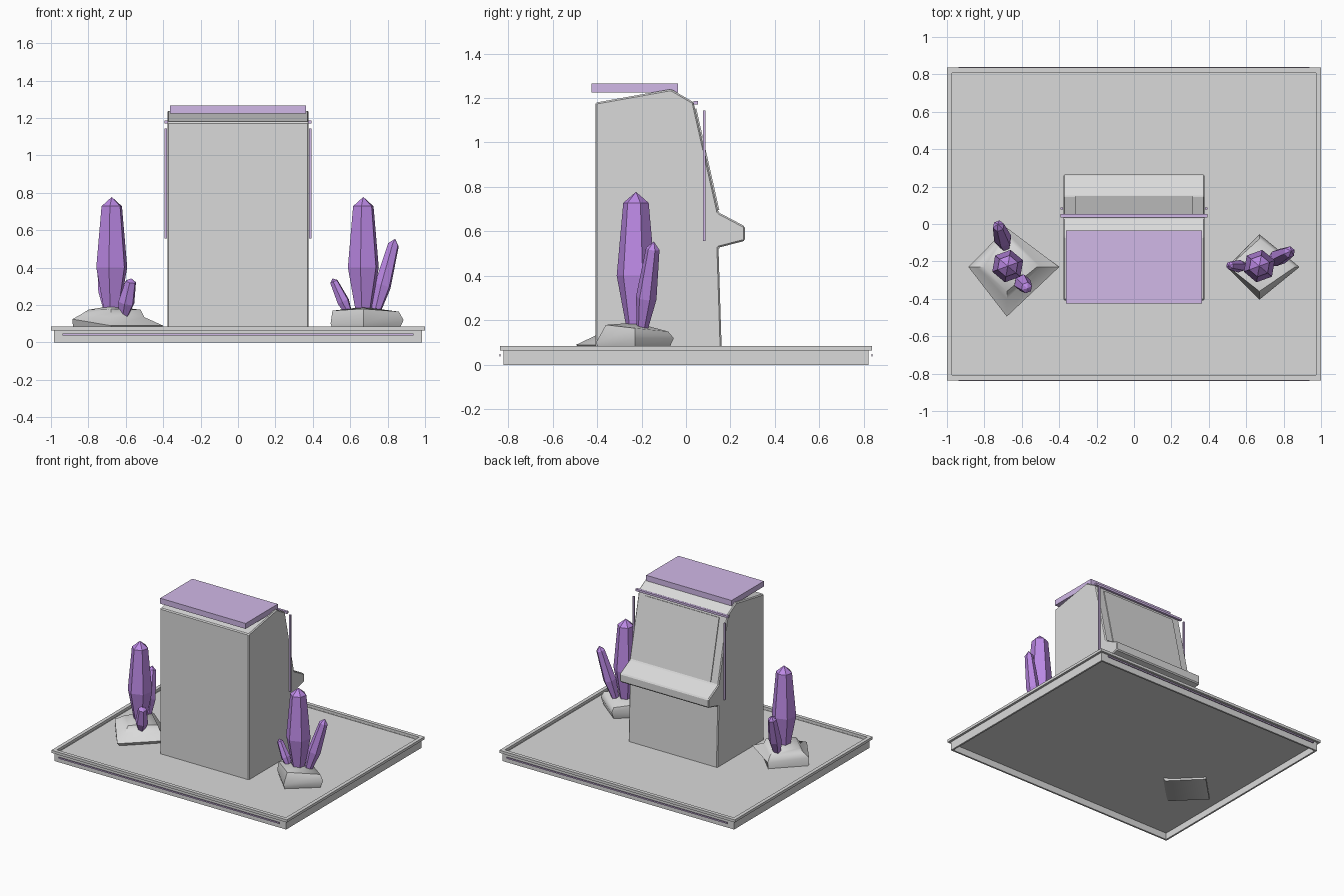
import bpy, bmesh, math
from mathutils import Vector

if "Cube" in bpy.data.objects:
    bpy.data.objects.remove(bpy.data.objects["Cube"])


def material(name, rgb):
    m = bpy.data.materials.new(name)
    m.diffuse_color = (*rgb, 1)
    m.use_nodes = True
    m.node_tree.nodes["Principled BSDF"].inputs["Base Color"].default_value = m.diffuse_color
    return m


GREY = material("plain_grey", (0.70, 0.70, 0.70))
PURPLE = material("crystal_purple", (0.50, 0.25, 0.78))
PALE = material("pale_purple_glow", (0.70, 0.53, 0.88))


def finish(name, bm, mat, bevel=0):
    bmesh.ops.recalc_face_normals(bm, faces=bm.faces)
    me = bpy.data.meshes.new(name)
    bm.to_mesh(me)
    bm.free()
    ob = bpy.data.objects.new(name, me)
    bpy.context.collection.objects.link(ob)
    me.materials.append(mat)
    if bevel:
        mod = ob.modifiers.new("soft_edges", 'BEVEL')
        mod.width, mod.segments = bevel, 1
        mod.limit_method, mod.angle_limit = 'ANGLE', math.radians(25)
    return ob


def box(name, x0, x1, y0, y1, z0, z1, mat, bevel=0):
    bm = bmesh.new()
    bmesh.ops.create_cube(bm, size=1)
    for v in bm.verts:
        v.co = ((x0 + x1) / 2 + v.co.x * (x1 - x0),
                (y0 + y1) / 2 + v.co.y * (y1 - y0),
                (z0 + z1) / 2 + v.co.z * (z1 - z0))
    return finish(name, bm, mat, bevel)


def loft(rings, tip=None):
    """Closed solid through rings of points, optionally ending in a point."""
    bm = bmesh.new()
    vr = [[bm.verts.new(p) for p in r] for r in rings]
    n = len(vr[0])
    for a, b in zip(vr, vr[1:]):
        for i in range(n):
            j = (i + 1) % n
            bm.faces.new((a[i], a[j], b[j], b[i]))
    bm.faces.new(vr[0][::-1])
    if tip is None:
        bm.faces.new(vr[-1])
    else:
        t = bm.verts.new(tip)
        for i in range(n):
            bm.faces.new((vr[-1][i], vr[-1][(i + 1) % n], t))
    return bm


def crystal(name, base, tip, r, turn=20):
    """Six-sided crystal: narrow foot, wide belly, shoulder and point."""
    base, tip = Vector(base), Vector(tip)
    axis = tip - base
    q = Vector((0, 0, 1)).rotation_difference(axis)
    rings = []
    for t, s in ((0, 0.48), (0.39, 1), (0.92, 0.66)):
        ring = []
        for i in range(6):
            a = math.radians(60 * i + turn)
            ring.append(base + axis * t + q @ Vector((r * s * math.cos(a), r * s * math.sin(a), 0)))
        rings.append(ring)
    finish(name, loft(rings, tip), PURPLE)


def rock(name, cx, cy, rings, top):
    """Four-cornered boulder; each ring has radii and heights towards +x, +y, -x, -y."""
    dirs = ((1, 0), (0, 1), (-1, 0), (0, -1))
    pts = [[(cx + d[0] * r, cy + d[1] * r, z) for d, r, z in zip(dirs, rs, zs)] for rs, zs in rings]
    ob = finish(name, loft(pts, (cx, cy, top)), GREY)
    bpy.ops.object.select_all(action='DESELECT')
    ob.select_set(True)
    bpy.context.view_layer.objects.active = ob
    bpy.ops.object.shade_smooth_by_angle(angle=math.radians(50))


# Platform: floor plate on a hollow skirt, with a raised rim and light strips
box("platform_floor", -0.972, 0.972, -0.808, 0.808, 0.05, 0.062, GREY)
for s, side in ((-1, "left"), (1, "right")):
    xs = sorted((s * 0.97, s * 0.983))
    box("skirt_" + side, *xs, -0.82, 0.82, 0, 0.066, GREY)
    xs = sorted((s * 0.972, s * 1.0))
    box("rim_" + side, *xs, -0.836, 0.836, 0.065, 0.085, GREY)
for s, side in ((-1, "front"), (1, "back")):
    ys = sorted((s * 0.807, s * 0.82))
    box("skirt_" + side, -0.97, 0.97, *ys, 0, 0.066, GREY)
    ys = sorted((s * 0.808, s * 0.836))
    box("rim_" + side, -0.972, 0.972, *ys, 0.065, 0.085, GREY)
    ys = sorted((s * 0.833, s * 0.839))
    box("platform_light_" + side, -0.937, 0.937, *ys, 0.038, 0.048, PALE)

# Cabinet: side profile extruded across
profile = [(-0.408, 0.055), (-0.408, 1.179), (-0.067, 1.24), (0.034, 1.181),
           (0.146, 0.686), (0.265, 0.623), (0.265, 0.558), (0.146, 0.527), (0.161, 0.055)]
bm = loft([[(x, y, z) for y, z in profile] for x in (-0.378, 0.378)])
finish("cabinet", bm, GREY, 0.007)

# Thin screen plate on the sloping face
n = Vector((0, 0.495, 0.112)).normalized()
slope = Vector((0, 0.112, -0.495))
top, low = Vector((0, 0.034, 1.181)) + slope * 0.06, Vector((0, 0.034, 1.181)) + slope * 0.98
rings = [[p + n * k + Vector((x, 0, 0)) for p, x in
          ((top, -0.313), (top, 0.313), (low, 0.313), (low, -0.313))] for k in (-0.002, 0.006)]
finish("screen", loft(rings), GREY)

# Cabinet lights: roof panel, cross strip and side strips
box("roof_panel", -0.363, 0.363, -0.426, -0.035, 1.224, 1.266, PALE)
box("cross_light", -0.392, 0.392, 0.034, 0.053, 1.171, 1.187, PALE)
for s, side in ((-1, "left"), (1, "right")):
    xs = sorted((s * 0.379, s * 0.392))
    box("side_light_" + side, *xs, 0.077, 0.088, 0.556, 1.144, PALE)

# Rocks under the crystals
rock("rock_right", 0.67, -0.23,
     [((0.19, 0.15, 0.16, 0.16), (0.065,) * 4),
      ((0.215, 0.175, 0.175, 0.175), (0.12, 0.12, 0.10, 0.10)),
      ((0.19, 0.15, 0.165, 0.13), (0.165, 0.15, 0.17, 0.18))], 0.19)
rock("rock_left", -0.68, -0.23,
     [((0.2, 0.2, 0.2, 0.2), (0.035,) * 4),
      ((0.28, 0.21, 0.205, 0.265), (0.09, 0.11, 0.125, 0.09)),
      ((0.18, 0.185, 0.16, 0.17), (0.135, 0.15, 0.15, 0.135)),
      ((0.16, 0.15, 0.12, 0.13), (0.175, 0.175, 0.175, 0.18))], 0.195)

# Crystal clusters
crystal("crystal_right_main", (0.67, -0.225, 0.16), (0.67, -0.225, 0.778), 0.088)
crystal("crystal_right_tall", (0.73, -0.20, 0.14), (0.84, -0.145, 0.555), 0.047)
crystal("crystal_right_small", (0.60, -0.228, 0.14), (0.505, -0.222, 0.342), 0.034)
crystal("crystal_left_main", (-0.675, -0.225, 0.16), (-0.675, -0.225, 0.778), 0.088)
crystal("crystal_left_back", (-0.685, -0.13, 0.13), (-0.728, 0.0, 0.49), 0.048)
crystal("crystal_left_small", (-0.615, -0.295, 0.13), (-0.57, -0.345, 0.342), 0.046)
